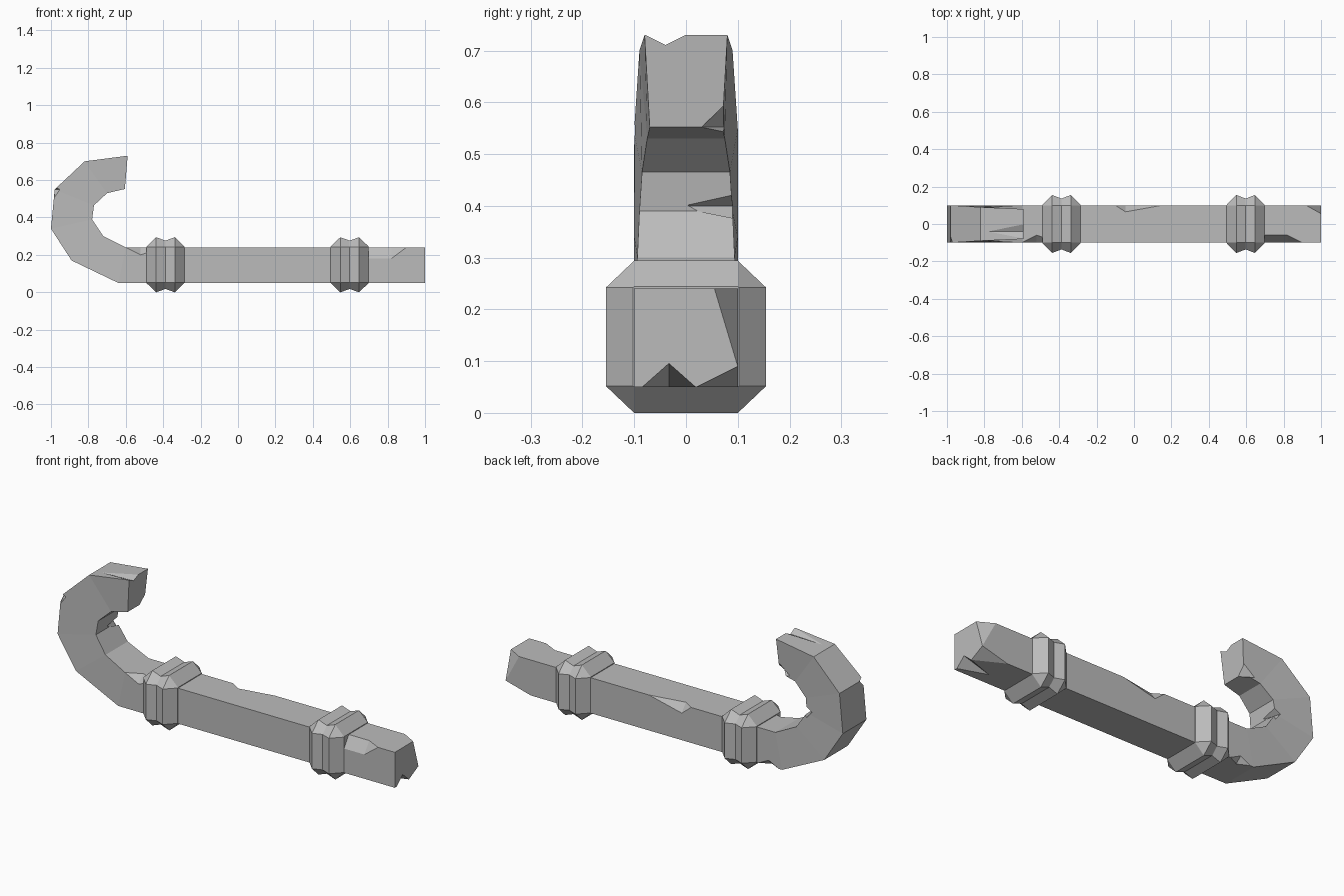
import bpy, bmesh
from mathutils import Vector

cube = bpy.data.objects.get("Cube")
if cube:
    bpy.data.objects.remove(cube, do_unlink=True)

GREY = (0.5, 0.5, 0.5, 1)
steel = bpy.data.materials.new("worn grey steel")
steel.use_nodes = True
steel.diffuse_color = GREY
steel.node_tree.nodes["Principled BSDF"].inputs["Base Color"].default_value = GREY

HALF = 0.1            # half width of the bar
LOW, HIGH = 0.05, 0.24  # underside and top of the bar


def finish(name, bm):
    bmesh.ops.recalc_face_normals(bm, faces=bm.faces[:])
    mesh = bpy.data.meshes.new(name)
    bm.to_mesh(mesh)
    bm.free()
    mesh.materials.append(steel)
    obj = bpy.data.objects.new(name, mesh)
    bpy.context.collection.objects.link(obj)
    return obj


def loft(name, sections):
    """Skin a row of equal-length point loops and cap both ends."""
    bm = bmesh.new()
    loops = [[bm.verts.new(p) for p in section] for section in sections]
    count = len(loops[0])
    for a, b in zip(loops, loops[1:]):
        for i in range(count):
            j = (i + 1) % count
            bm.faces.new((a[i], a[j], b[j], b[i]))
    bm.faces.new(loops[0])
    bm.faces.new(loops[-1])
    return finish(name, bm)


def carve(target, points):
    """Cut the convex hull of the points out of the target."""
    bm = bmesh.new()
    for p in points:
        bm.verts.new(p)
    bmesh.ops.convex_hull(bm, input=bm.verts[:])
    cutter = finish("chip_cutter", bm)
    cutter.hide_render = True
    cut = target.modifiers.new("chip", 'BOOLEAN')
    cut.operation = 'DIFFERENCE'
    cut.solver = 'EXACT'
    cut.object = cutter
    bpy.context.view_layer.objects.active = target
    bpy.ops.object.modifier_apply(modifier=cut.name)
    bpy.data.objects.remove(cutter, do_unlink=True)


def sign(value):
    return (value > 0) - (value < 0)


def chip(target, corner, left, right, dy, dz, flat=0):
    """Break a corner or edge: reach along x both ways, then into y and z."""
    c = Vector(corner)
    side = 0 if left and right else sign(left - right)
    outside = c + Vector((side, -sign(dy), -sign(dz))) * HALF
    points = [c - Vector((left, 0, 0)), c + Vector((right, 0, 0)), outside]
    for step in (Vector((0, dy, 0)), Vector((0, 0, dz))):
        points.append(c + step)
        if flat:
            points.append(c + step - Vector((flat, 0, 0)))
    carve(target, points)


def notch(target, centre, half, length, slope, depth):
    """Cut a V groove that runs from an end back along x and fades out."""
    c = Vector(centre)
    across = Vector((0, half, 0))
    down = Vector((0, 0, depth))
    carve(target, [c - across, c + across, c + down, c - down,
                   c + Vector((-length, 0, slope))])


# Hooked bar: outer x, z, inner x, z, outer and inner half width
path = [
    (1, LOW, 1, HIGH, HALF, HALF),
    (-0.64, LOW, -0.6, HIGH, HALF, HALF),
    (-0.89, 0.17, -0.72, 0.3, HALF, 0.094),
    (-1, 0.34, -0.78, 0.39, HALF, 0.09),
    (-0.98, 0.55, -0.77, 0.465, HALF, 0.085),
    (-0.82, 0.7, -0.7, 0.53, 0.09, 0.075),
    (-0.59, 0.73, -0.605, 0.552, 0.08, 0.07),
]
bar = loft("hooked_bar", [
    [(ox, -ow, oz), (ox, ow, oz), (ix, iw, iz), (ix, -iw, iz)]
    for ox, oz, ix, iz, ow, iw in path])

# Chips along the straight edges
chip(bar, (-0.045, HALF, HIGH), 0.055, 0.195, -0.035, -0.045)
chip(bar, (0.82, -HALF, HIGH), 0.22, 0.08, 0.04, -0.06, flat=0.22)
chip(bar, (-0.52, -HALF, HIGH), 0.08, 0.12, 0.04, -0.04)
chip(bar, (-0.56, HALF, LOW), 0.06, 0.06, -0.03, 0.03)

# Broken corners and notch of the straight end
chip(bar, (1, HALF, HIGH), 0.08, 0, -0.045, -0.15)
chip(bar, (1, HALF, LOW), 0.15, 0, -0.08, 0.04)
notch(bar, (1.001, -0.033, LOW), 0.052, 0.15, 0, 0.046)

# Wear on the hook: outer edge, inner edge, tip corner and tip groove
chip(bar, (-0.98, -HALF, 0.55), 0, 0.03, 0.03, -0.04)
chip(bar, (-0.78, 0.09, 0.4), 0.03, 0, -0.09, -0.04)
chip(bar, (-0.605, 0.072, 0.552), 0.065, 0, -0.042, 0.05)
notch(bar, (-0.588, -0.04, 0.731), 0.04, 0.2, -0.026, -0.02)

# Octagonal collars: offset along the bar and ridge height of each ring
ridges = [(-0.102, 0.002), (-0.05, 0.055), (0, 0.036), (0.05, 0.055), (0.102, 0.002)]
MIDDLE = 0.147
SQUASH = 0.95


def collar(name, x):
    sections = []
    for dx, rise in ridges:
        h, r = HALF, HALF + rise
        ring = [(-h, r), (h, r), (r, h), (r, -h), (h, -r), (-h, -r), (-r, -h), (-r, h)]
        sections.append([(x + dx, y, MIDDLE + z * SQUASH) for y, z in ring])
    return loft(name, sections)


collar("hook_collar", -0.388)
collar("end_collar", 0.597)
